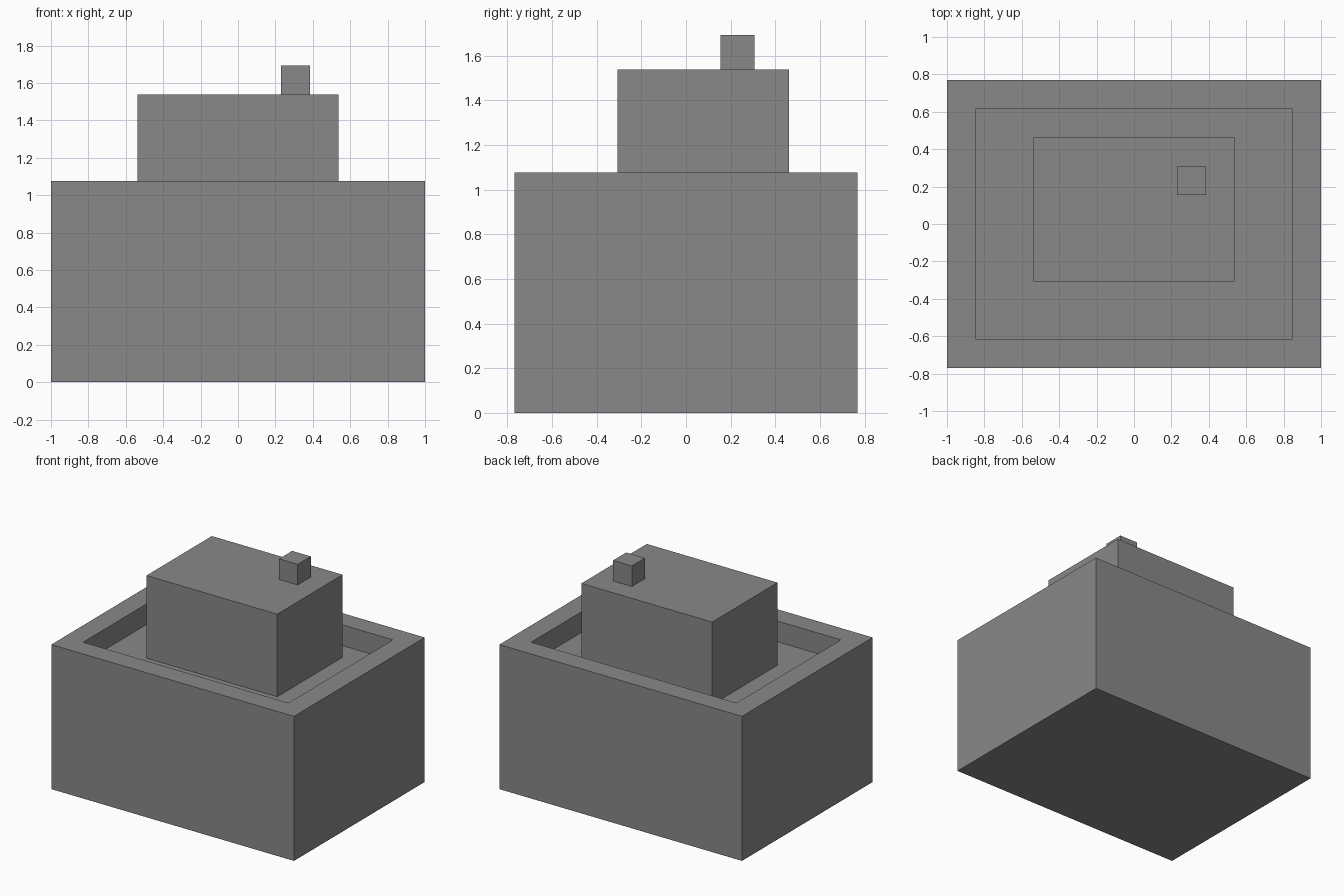
import bpy
import bmesh
from mathutils import Vector

default_cube = bpy.data.objects.get("Cube")
if default_cube:
    bpy.data.objects.remove(default_cube, do_unlink=True)

U = 2 / 13  # one building module

grey = bpy.data.materials.new("plain grey")
grey.use_nodes = True
colour = (0.25, 0.25, 0.25, 1)
grey.diffuse_color = colour
grey.node_tree.nodes["Principled BSDF"].inputs["Base Color"].default_value = colour


def block(name, low, high, recess=0):
    """Box between two corners in modules; recess sinks the top inside a rim."""
    low, high = Vector(low) * U, Vector(high) * U
    bm = bmesh.new()
    bmesh.ops.create_cube(bm, size=1)
    bmesh.ops.scale(bm, vec=high - low, verts=bm.verts)
    bmesh.ops.translate(bm, vec=(low + high) / 2, verts=bm.verts)
    if recess:
        bm.normal_update()
        floor = max(bm.faces, key=lambda f: f.normal.z)
        # Rim one module wide, then a vertical-walled sunken floor
        bmesh.ops.inset_region(bm, faces=[floor], thickness=U, use_even_offset=True)
        ring = bmesh.ops.extrude_discrete_faces(bm, faces=[floor])["faces"]
        bmesh.ops.translate(bm, vec=(0, 0, -recess * U), verts=ring[0].verts)
    bm.normal_update()
    mesh = bpy.data.meshes.new(name)
    bm.to_mesh(mesh)
    bm.free()
    mesh.materials.append(grey)
    obj = bpy.data.objects.new(name, mesh)
    bpy.context.collection.objects.link(obj)
    return obj


# Main building with parapet around a sunken roof
block("main_building", (-6.5, -5, 0), (6.5, 5, 7), recess=1)
# Upper storey standing on the sunken roof
block("upper_storey", (-3.5, -2, 6), (3.5, 3, 10))
# Small chimney on the upper roof
block("chimney", (1.5, 1, 10), (2.5, 2, 11))
